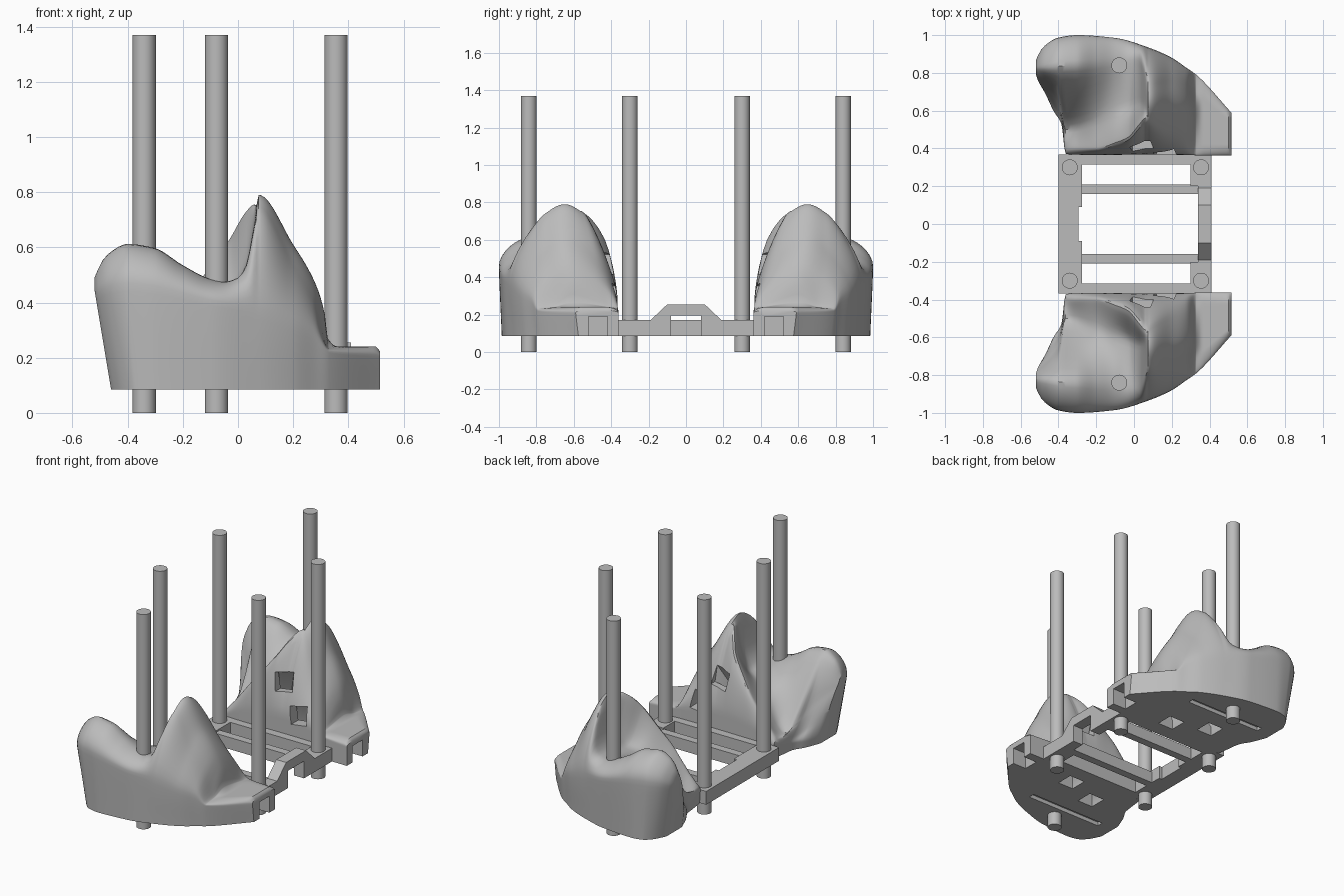
import bpy, bmesh
from mathutils import Vector

cube = bpy.data.objects.get("Cube")
if cube:
    bpy.data.objects.remove(cube)

grey = bpy.data.materials.new("plain grey")
grey.use_nodes = True
grey.diffuse_color = (0.5, 0.5, 0.5, 1)
grey.node_tree.nodes["Principled BSDF"].inputs["Base Color"].default_value = (0.5, 0.5, 0.5, 1)

BASE = 0.085     # underside of the pods and frame
DECK = 0.17      # top of the frame


def finish(name, bm, smooth=False):
    """Turn a bmesh into a named grey object."""
    bmesh.ops.recalc_face_normals(bm, faces=bm.faces)
    mesh = bpy.data.meshes.new(name)
    bm.to_mesh(mesh)
    bm.free()
    mesh.materials.append(grey)
    obj = bpy.data.objects.new(name, mesh)
    bpy.context.collection.objects.link(obj)
    if smooth:
        shade(obj)
    return obj


def activate(obj):
    bpy.ops.object.select_all(action='DESELECT')
    obj.select_set(True)
    bpy.context.view_layer.objects.active = obj


def shade(obj):
    activate(obj)
    bpy.ops.object.shade_smooth_by_angle(angle=0.6)


def box(name, low, high):
    bm = bmesh.new()
    bmesh.ops.create_cube(bm, size=1)
    low, high = Vector(low), Vector(high)
    for v in bm.verts:
        v.co = (low + high) / 2 + v.co * (high - low)
    return finish(name, bm)


def cut(target, cutter):
    mod = target.modifiers.new("cut", 'BOOLEAN')
    mod.operation, mod.solver, mod.object = 'DIFFERENCE', 'EXACT', cutter
    activate(target)
    bpy.ops.object.modifier_apply(modifier=mod.name)
    bpy.data.objects.remove(cutter)


def curve_at(keys, vals, t):
    """Smooth interpolation through the keys without overshoot."""
    t = min(max(t, keys[0]), keys[-1])
    n = len(keys)
    i = next(k for k in range(n - 1) if t <= keys[k + 1])
    slope = lambda k: (vals[k + 1] - vals[k]) / (keys[k + 1] - keys[k])

    def tangent(k):
        if k == 0 or k == n - 1:
            return slope(min(k, n - 2))
        a, b = slope(k - 1), slope(k)
        return 2 * a * b / (a + b) if a * b > 0 else 0

    h = keys[i + 1] - keys[i]
    s = (t - keys[i]) / h
    p, q, m, w = vals[i], vals[i + 1], tangent(i) * h, tangent(i + 1) * h
    return p + s * m + s * s * (3 * (q - p) - 2 * m - w) + s ** 3 * (2 * (p - q) + m + w)


# Guide curves of a pod as (x, y, z), from the inner wall to the outer wall
inner_wall = [(-.46, .7, .14), (-.42, .6, .13), (-.38, .53, .13), (-.355, .37, .17),
              (-.2, .365, .25), (.06, .368, .29), (.3, .365, .24), (.36, .362, .222), (.515, .362, .21)]
inner_ridge = [(-.46, .73, .28), (-.42, .65, .22), (-.38, .56, .17), (-.355, .4, .2),
               (-.2, .4, .4), (-.1, .43, .53), (-.03, .46, .63), (.03, .53, .73), (.06, .56, .755),
               (.085, .54, .73), (.2, .48, .51), (.28, .45, .37), (.33, .42, .24),
               (.5, .42, .24), (.515, .42, .222)]
hollow = [(-.46, .78, .42), (-.42, .72, .36), (-.38, .64, .29), (-.355, .5, .2),
          (-.2, .54, .36), (-.1, .6, .43), (-.02, .63, .46), (.03, .65, .54), (.06, .65, .7), (.075, .65, .79),
          (.2, .64, .61), (.28, .62, .47), (.315, .6, .355), (.325, .6, .27), (.36, .6, .24),
          (.5, .5, .24), (.515, .5, .222)]
crest = [(-.46, .83, .49), (-.42, .83, .575), (-.37, .835, .612), (-.3, .84, .597),
         (-.2, .85, .535), (-.1, .86, .485), (-.05, .87, .475), (0, .87, .49), (.03, .86, .535),
         (.05, .82, .63), (.075, .76, .735), (.2, .76, .53), (.28, .73, .4), (.33, .7, .24),
         (.5, .56, .24), (.515, .55, .222)]
outer_wall = [(-.46, .87, .42), (-.42, .945, .46), (-.37, .987, .47), (-.3, 1, .46), (-.1, .985, .41),
              (.075, .935, .38), (.2, .88, .32), (.28, .825, .28), (.33, .79, .225), (.515, .59, .21)]
guides = [inner_wall, inner_ridge, hollow, crest, outer_wall]


def section(x, side):
    """Cross-section of a pod at one x station."""
    pts = []
    for g in guides:
        xs, ys, zs = zip(*g)
        pts.append((curve_at(xs, ys, x), curve_at(xs, zs, x)))
    pts = [(pts[0][0], BASE)] + pts + [(pts[-1][0] - .015, BASE)]
    ys, zs = zip(*pts)
    steps = 8
    ring = []
    for k in range((len(pts) - 1) * steps + 1):
        t = k / steps
        y, z = curve_at(range(len(pts)), ys, t), curve_at(range(len(pts)), zs, t)
        # the toe end leans outward with height
        lean = min(max((-.3 - x) / .14, 0), 1) * min((z - BASE) / .36, 1)
        ring.append((x - .06 * lean, side * y, z))
    return ring


def pod(name, side):
    bm = bmesh.new()
    stations = sorted({round(p[0], 3) for g in guides for p in g})
    xs = []
    for a, b in zip(stations, stations[1:]):
        n = max(2, round((b - a) / .012))
        xs += [a + (b - a) * k / n for k in range(n)]
    xs.append(stations[-1])
    rings = [[bm.verts.new(p) for p in section(x, side)] for x in xs]
    for r, s in zip(rings, rings[1:]):
        for k in range(len(r)):
            j = (k + 1) % len(r)
            bm.faces.new((r[k], r[j], s[j], s[k]))
    bm.faces.new(rings[0])
    bm.faces.new(rings[-1])
    return finish(name, bm)


def shaft(stops, size):
    """Square elbow cutter: a straight mouth that bends down to the underside."""
    bm = bmesh.new()
    rings = []
    for place, (u, v) in stops:
        u, v = Vector(u) * size / 2, Vector(v) * size / 2
        rings.append([bm.verts.new(Vector(place) + a * u + b * v)
                      for a, b in ((-1, -1), (1, -1), (1, 1), (-1, 1))])
    for r, s in zip(rings, rings[1:]):
        for k in range(4):
            j = (k + 1) % 4
            bm.faces.new((r[k], r[j], s[j], s[k]))
    bm.faces.new(rings[0])
    bm.faces.new(rings[-1])
    return finish("shaft_cutter", bm)


def pole(name, x, y):
    bm = bmesh.new()
    bmesh.ops.create_cone(bm, cap_ends=True, segments=32, radius1=.042, radius2=.042, depth=1.37)
    bmesh.ops.translate(bm, verts=bm.verts, vec=(x, y, 1.37 / 2))
    finish(name, bm, True)


for word, side in (("front", -1), ("back", 1)):
    # Pod with two elbow shafts, an end notch and an underside groove
    body = pod(word + "_pod", side)
    upright = ((1, 0, .15), (-.15, 0, 1))
    level = ((1, 0, 0), (0, side, 0))
    for x, z, foot_x, foot_y in ((.04, .475, -.13, .56), (.165, .305, .1, .47)):
        cut(body, shaft([((x, side * .3, z), upright), ((x, side * .44, z), upright),
                         ((foot_x, side * foot_y, BASE + .06), level),
                         ((foot_x, side * foot_y, 0), level)], .11))
    for low, high in (((.42, .42, 0), (.6, .52, .19)), ((-.36, .73, 0), (.18, .77, .11))):
        ys = sorted((side * low[1], side * high[1]))
        cut(body, box("notch_cutter", (low[0], ys[0], low[2]), (high[0], ys[1], high[2])))
    shade(body)

    # Frame members on this side
    def bar(name, x0, x1, y0, y1, top=DECK):
        a, b = sorted((side * y0, side * y1))
        box(word + name, (x0, a, BASE), (x1, b, top))
    bar("_side_bar", -.4, .41, .315, .368)
    bar("_rail", -.3, .36, .16, .21, DECK - .01)
    bar("_corner_plate", .3, .41, .2, .32)
    bar("_end_pad", -.3, -.275, .09, .32)

    # Poles
    pole(word + "_toe_side_pole", -.34, side * .3)
    pole(word + "_heel_side_pole", .355, side * .3)
    pole(word + "_pod_pole", -.078, side * .84)

box("toe_end_bar", (-.4, -.365, BASE), (-.295, .365, DECK))

# Raised bridge closing the heel end of the frame
half = [(.08, BASE), (.08, .195)], [(.21, BASE), (.21, DECK), (.19, DECK), (.1, .255)]
outline = half[1] + [(-y, z) for y, z in reversed(half[1])]
outline += [(-y, z) for y, z in half[0]] + list(reversed(half[0]))
bm = bmesh.new()
face = bm.faces.new([bm.verts.new((.34, y, z)) for y, z in outline])
new = bmesh.ops.extrude_face_region(bm, geom=[face])["geom"]
bmesh.ops.translate(bm, vec=(.07, 0, 0), verts=[v for v in new if isinstance(v, bmesh.types.BMVert)])
finish("heel_bridge", bm)
